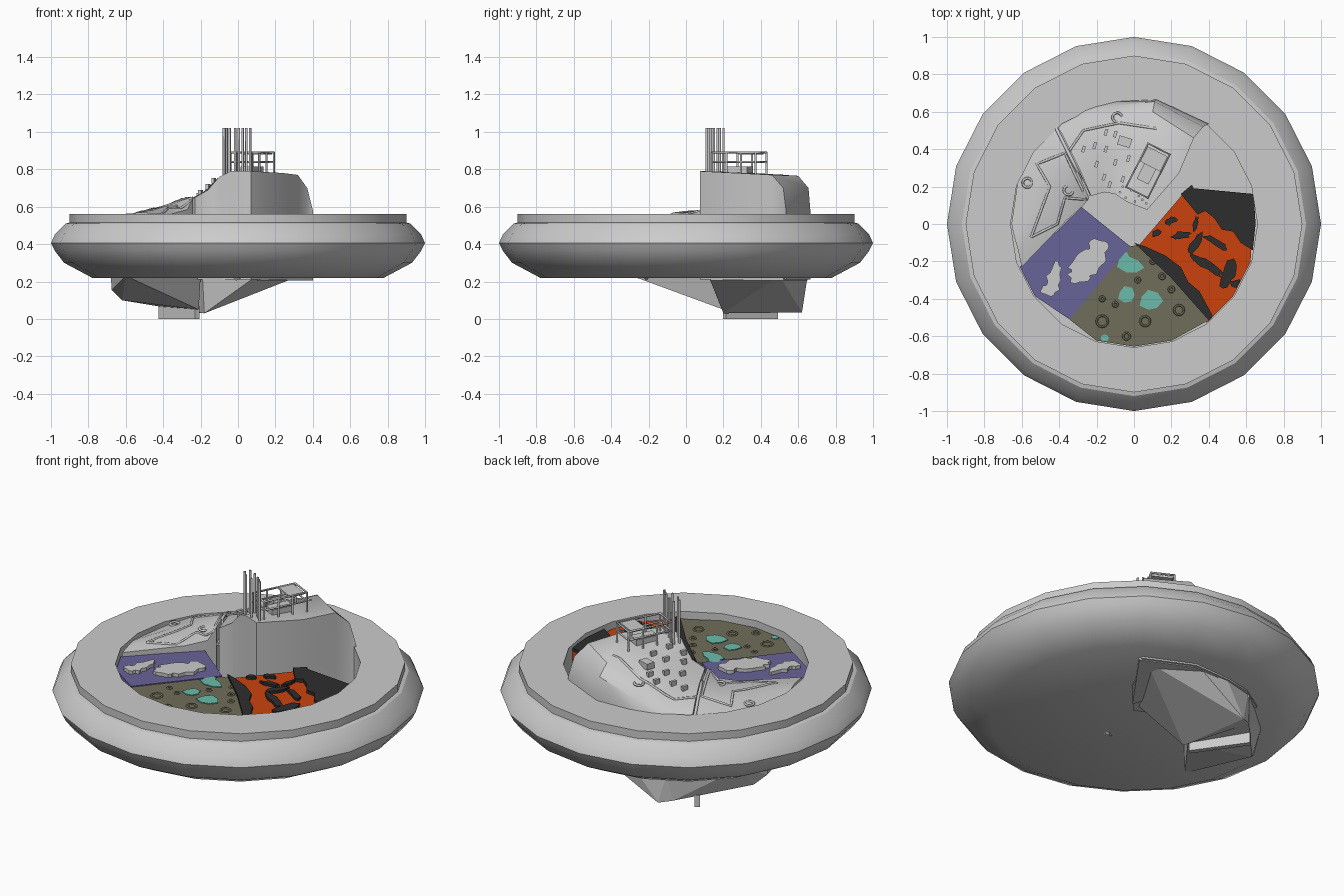
import bpy, bmesh, math, random
from mathutils import Vector, Matrix
from mathutils.bvhtree import BVHTree

if "Cube" in bpy.data.objects:
    bpy.data.objects.remove(bpy.data.objects["Cube"])

random.seed(4)


def material(name, rgb):
    m = bpy.data.materials.new(name)
    m.diffuse_color = (*rgb, 1)
    m.use_nodes = True
    m.node_tree.nodes["Principled BSDF"].inputs["Base Color"].default_value = m.diffuse_color
    return m


PURPLE = material("purple", (0.14, 0.125, 0.32))
OLIVE = material("olive", (0.16, 0.155, 0.10))
TEAL = material("teal", (0.15, 0.50, 0.40))
ORANGE = material("orange", (0.60, 0.055, 0.004))
BLACK = material("black", (0.027, 0.027, 0.027))


def finish(bm, name, mat=None, smooth=None):
    bmesh.ops.recalc_face_normals(bm, faces=bm.faces)
    me = bpy.data.meshes.new(name)
    bm.to_mesh(me)
    bm.free()
    ob = bpy.data.objects.new(name, me)
    bpy.context.collection.objects.link(ob)
    if mat:
        me.materials.append(mat)
    if smooth:
        bpy.ops.object.select_all(action='DESELECT')
        ob.select_set(True)
        bpy.context.view_layer.objects.active = ob
        bpy.ops.object.shade_smooth_by_angle(angle=math.radians(smooth))
    return ob


def lathe(name, profile, sides, smooth):
    bm = bmesh.new()
    rings = []
    for r, z in profile:
        rings.append([bm.verts.new((r * math.sin(i * math.tau / sides), r * math.cos(i * math.tau / sides), z))
                      for i in range(sides)])
    for a, b in zip(rings, rings[1:]):
        for i in range(sides):
            j = (i + 1) % sides
            bm.faces.new((a[i], a[j], b[j], b[i]))
    bm.faces.new(rings[0])
    bm.faces.new(rings[-1])
    return finish(bm, name, None, smooth)


def plate(name, pts, z0, z1, mat=None):
    bm = bmesh.new()
    f = bm.faces.new([bm.verts.new((x, y, z0)) for x, y in pts])
    r = bmesh.ops.extrude_face_region(bm, geom=[f])
    for v in r["geom"]:
        if isinstance(v, bmesh.types.BMVert):
            v.co.z = z1
    return finish(bm, name, mat)


def blob(name, x, y, rx, ry, rot, z0, z1, mat=None, n=14, rough=0.3):
    pts = []
    for i in range(n):
        a = i * math.tau / n
        k = 1 + random.uniform(-rough, rough)
        v = Matrix.Rotation(math.radians(rot), 2) @ Vector((rx * k * math.cos(a), ry * k * math.sin(a)))
        pts.append((x + v.x, y + v.y))
    return plate(name, pts, z0, z1, mat)


def hull(name, pts):
    bm = bmesh.new()
    for p in pts:
        bm.verts.new(p)
    r = bmesh.ops.convex_hull(bm, input=bm.verts)
    bmesh.ops.delete(bm, geom=list({g for g in r["geom_interior"] if isinstance(g, bmesh.types.BMVert)}), context='VERTS')
    return finish(bm, name)


def cliff(name, sections, zb):
    # lofted top surface with its border dropped straight down
    bm = bmesh.new()
    rows = [[bm.verts.new(p) for p in s] for s in sections]
    for a, b in zip(rows, rows[1:]):
        for i in range(len(a) - 1):
            bm.faces.new((a[i], a[i + 1], b[i + 1], b[i]))
    r = bmesh.ops.extrude_edge_only(bm, edges=[e for e in bm.edges if e.is_boundary])
    for v in r["geom"]:
        if isinstance(v, bmesh.types.BMVert):
            v.co.z = zb
    bmesh.ops.holes_fill(bm, edges=[e for e in bm.edges if e.is_boundary])
    return finish(bm, name, None, 35)


def box(name, loc, size, rot=0):
    bm = bmesh.new()
    m = Matrix.Translation(loc) @ Matrix.Rotation(rot, 4, 'Z') @ Matrix.Diagonal((*size, 1))
    bmesh.ops.create_cube(bm, size=1, matrix=m)
    return finish(bm, name)


def tube(name, pts, r, mat=None, cyclic=False, res=1):
    cu = bpy.data.curves.new(name, 'CURVE')
    cu.dimensions = '3D'
    cu.bevel_depth = r
    cu.bevel_resolution = res
    cu.use_fill_caps = True
    s = cu.splines.new('POLY')
    s.points.add(len(pts) - 1)
    for q, p in zip(s.points, pts):
        q.co = (*p, 1)
    s.use_cyclic_u = cyclic
    ob = bpy.data.objects.new(name, cu)
    bpy.context.collection.objects.link(ob)
    if mat:
        cu.materials.append(mat)


def circle(x, y, z, r, n=12):
    return [(x + r * math.cos(i * math.tau / n), y + r * math.sin(i * math.tau / n), z) for i in range(n)]


# Outer ring with its recessed well
lathe("ring_base", [(0.78, 0.22), (0.93, 0.30), (0.98, 0.365), (1.0, 0.405), (0.98, 0.45), (0.92, 0.51),
                    (0.90, 0.515), (0.90, 0.56), (0.66, 0.56), (0.66, 0.25)], 20, 30)

# Sector floors
arc = [(0.655 * math.sin(a), -0.655 * math.cos(a)) for a in [math.radians(18 * i) for i in range(-3, 7)]]
plate("purple_floor", [(-0.28, 0.09), (-0.02, -0.12), (-0.345, -0.51), arc[0], (-0.61, -0.23)], 0.24, 0.525, PURPLE)
plate("olive_floor", [(-0.02, -0.12), (0.03, -0.11), (0.415, -0.505)] + arc[4:1:-1] + [(-0.345, -0.51)],
      0.24, 0.52, OLIVE)
plate("lava_floor", [(0.03, -0.11), (0.415, -0.505)] + arc[5:8] + [(0.645, 0.16), (0.33, 0.19), (0.27, 0.17)],
      0.24, 0.52, ORANGE)

# Black crust over the lava
plate("crust_back", [(0.25, 0.16), (0.31, 0.21), (0.32, 0.19), (0.64, 0.16), (0.65, 0.0), (0.635, -0.14),
                     (0.57, -0.1), (0.53, -0.04), (0.47, -0.03), (0.43, 0.03), (0.38, 0.07), (0.34, 0.05),
                     (0.30, 0.1)], 0.24, 0.54, BLACK)
plate("crust_front", [(0.0, -0.1), (0.06, -0.12), (0.17, -0.17), (0.25, -0.23), (0.29, -0.31), (0.35, -0.36),
                      (0.42, -0.49), (0.40, -0.515), (0.2, -0.29)], 0.24, 0.535, BLACK)
for x, y, rx, ry, rot in [(0.51, -0.25, 0.085, 0.04, 70), (0.39, -0.22, 0.1, 0.022, -35), (0.33, -0.1, 0.07, 0.02, 60),
                          (0.25, -0.06, 0.055, 0.02, 10), (0.44, -0.1, 0.07, 0.02, -30), (0.2, 0.02, 0.03, 0.02, 30),
                          (0.12, -0.05, 0.025, 0.02, 0), (0.54, -0.32, 0.03, 0.02, 40), (0.33, 0.0, 0.04, 0.014, 80)]:
    blob("crust_island", x, y, rx, ry, rot, 0.5, 0.535, BLACK)

# Grey outcrops on the purple sector
for x, y, rx, ry, rot in [(-0.25, -0.2, 0.1, 0.07, 35), (-0.19, -0.12, 0.05, 0.04, 0), (-0.29, -0.27, 0.06, 0.05, 0),
                          (-0.43, -0.29, 0.085, 0.035, 75), (-0.45, -0.35, 0.045, 0.035, 10)]:
    blob("purple_outcrop", x, y, rx, ry, rot, 0.5, 0.545, None, 16, 0.22)

# Teal pools and craters on the olive sector
for x, y, rx, ry, rot in [(-0.02, -0.22, 0.07, 0.045, -10), (-0.06, -0.18, 0.035, 0.03, 0), (-0.04, -0.38, 0.045, 0.045, 0),
                          (0.09, -0.41, 0.06, 0.055, 0), (-0.155, -0.61, 0.022, 0.02, 0)]:
    blob("teal_pool", x, y, rx, ry, rot, 0.5, 0.525, TEAL, 7, 0.15)
for x, y, r in [(-0.17, -0.52, 0.03), (0.06, -0.52, 0.026), (-0.04, -0.6, 0.018), (0.24, -0.46, 0.026), (0.2, -0.35, 0.014),
                (-0.1, -0.43, 0.012), (0.15, -0.28, 0.014), (0.1, -0.2, 0.012), (-0.17, -0.4, 0.012), (0.02, -0.3, 0.012)]:
    tube("crater", circle(x, y, 0.52, r), 0.006, OLIVE, True)

# Tall cliff on the right, sloping round to the low cliff on the left
tall = cliff("tall_cliff", [
    [(0.07, 0.075, 0.79), (0.24, 0.27, 0.78), (0.32, 0.46, 0.77), (0.37, 0.52, 0.70), (0.4, 0.535, 0.58)],
    [(-0.04, 0.12, 0.79), (0.05, 0.36, 0.78), (0.1, 0.60, 0.765), (0.11, 0.655, 0.70), (0.12, 0.665, 0.58)],
    [(-0.10, 0.16, 0.76), (-0.12, 0.36, 0.715), (-0.13, 0.55, 0.67), (-0.12, 0.63, 0.61), (-0.12, 0.655, 0.54)],
    [(-0.16, 0.17, 0.69), (-0.2, 0.36, 0.665), (-0.23, 0.52, 0.62), (-0.26, 0.6, 0.57), (-0.27, 0.625, 0.52)],
    [(-0.23, 0.15, 0.65), (-0.29, 0.29, 0.625), (-0.35, 0.41, 0.595), (-0.39, 0.49, 0.56), (-0.42, 0.53, 0.52)]], 0.21)
low = cliff("low_cliff", [
    [(-0.24, 0.14, 0.655), (-0.30, 0.28, 0.64), (-0.36, 0.41, 0.605), (-0.43, 0.53, 0.54)],
    [(-0.27, 0.10, 0.585), (-0.38, 0.22, 0.605), (-0.48, 0.32, 0.58), (-0.6, 0.36, 0.535)],
    [(-0.36, 0.02, 0.56), (-0.44, 0.10, 0.585), (-0.53, 0.16, 0.57), (-0.63, 0.17, 0.535)],
    [(-0.6, -0.23, 0.55), (-0.62, -0.14, 0.555), (-0.64, -0.07, 0.55), (-0.655, 0.0, 0.535)]], 0.24)

trees = []
for o in (tall, low):
    b = bmesh.new()
    b.from_mesh(o.data)
    trees.append(BVHTree.FromBMesh(b))
    b.free()


def ground(x, y):
    hits = [t.ray_cast(Vector((x, y, 2)), Vector((0, 0, -1)))[0] for t in trees]
    return max([h.z for h in hits if h] or [0.55])


def on_ground(pts, n=4):
    out = []
    for (ax, ay), (bx, by) in zip(pts, pts[1:]):
        for i in range(n + 1):
            x, y = ax + (bx - ax) * i / n, ay + (by - ay) * i / n
            out.append((x, y, ground(x, y)))
    return out


# Ridge walls, domes and buildings on the slopes
tube("slope_wall", on_ground([(-0.36, 0.37), (-0.27, 0.5), (-0.08, 0.54), (0.12, 0.51)]), 0.007)
tube("divide_wall", on_ground([(-0.42, 0.52), (-0.30, 0.28), (-0.24, 0.15)]), 0.009)
tube("terrace_wall", on_ground([(-0.55, -0.07), (-0.41, 0.0), (-0.37, 0.14), (-0.25, 0.13), (-0.37, 0.38),
                                (-0.52, 0.32), (-0.45, 0.2), (-0.55, -0.07)]), 0.007)
for x, y in [(-0.57, 0.22), (-0.35, 0.18), (-0.09, 0.57)]:
    tube("dome_rim", circle(x, y, ground(x, y) + 0.004, 0.025), 0.007, None, True)
for x, y in [(-0.27, 0.4), (-0.21, 0.42), (-0.15, 0.49), (-0.15, 0.4), (-0.1, 0.33), (-0.16, 0.25), (-0.2, 0.32),
             (-0.06, 0.24), (-0.1, 0.48), (-0.03, 0.35), (-0.13, 0.21)]:
    box("hut", (x, y, ground(x, y) + 0.008), (0.016, 0.035, 0.03), -0.3)
box("house", (-0.05, 0.44, ground(-0.05, 0.44) + 0.012), (0.07, 0.05, 0.035), -0.3)

# Tall masts
for x, y in [(-0.075, 0.17), (-0.06, 0.2), (-0.045, 0.14), (-0.015, 0.18), (0.005, 0.12), (0.025, 0.15),
             (0.045, 0.13), (0.065, 0.11)]:
    tube("mast", [(x, y, 0.7), (x, y, 1.02)], 0.007)

# Railed platform
turn = Matrix.Translation((0.075, 0.285, 0)) @ Matrix.Rotation(math.radians(-27), 4, 'Z')
L, W = 0.13, 0.065
corner = [turn @ Vector(p) for p in [(-W, -L, 0), (W, -L, 0), (W, L, 0), (-W, L, 0)]]
for z in (0.84, 0.89):
    tube("rail", [(c.x, c.y, z) for c in corner], 0.006, None, True)
for sx in (-1, 1):
    for k in (-1, -0.33, 0.33, 1):
        p = turn @ Vector((sx * W, k * L, 0))
        tube("post", [(p.x, p.y, 0.76), (p.x, p.y, 0.89)], 0.006)
c = turn @ Vector((0, 0.07, 0.885))
box("platform_deck", c, (0.12, 0.09, 0.012), math.radians(-27))
c = turn @ Vector((0, 0.0, 0.795))
box("platform_house", c, (0.07, 0.13, 0.04), math.radians(-27))

# Hanging rock below
hull("under_rock_back", [(0.1, 0.12, 0.23), (0.33, 0.5, 0.23), (0.1, 0.65, 0.23), (-0.1, 0.65, 0.23), (-0.3, 0.6, 0.23),
                         (-0.19, 0.16, 0.23), (-0.18, 0.2, 0.03), (-0.25, 0.62, 0.035), (-0.32, 0.58, 0.05)])
hull("under_rock_left", [(-0.2, 0.17, 0.23), (-0.3, 0.61, 0.23), (-0.6, 0.35, 0.23), (-0.68, 0.2, 0.23), (-0.6, -0.29, 0.23),
                         (-0.21, 0.2, 0.05), (-0.32, 0.58, 0.05), (-0.62, 0.25, 0.10), (-0.675, 0.2, 0.155)])
plate("under_shelf", [(0.12, 0.13), (0.4, 0.52), (0.12, 0.65), (-0.05, 0.65)], 0.205, 0.23)
box("keel_bar", (-0.315, 0.345, 0.035), (0.03, 0.34, 0.07), math.radians(35))
hull("under_spike", [(-0.04, -0.22, 0.23), (0.04, -0.24, 0.23), (0.03, -0.19, 0.23), (-0.01, -0.21, 0.205)])
